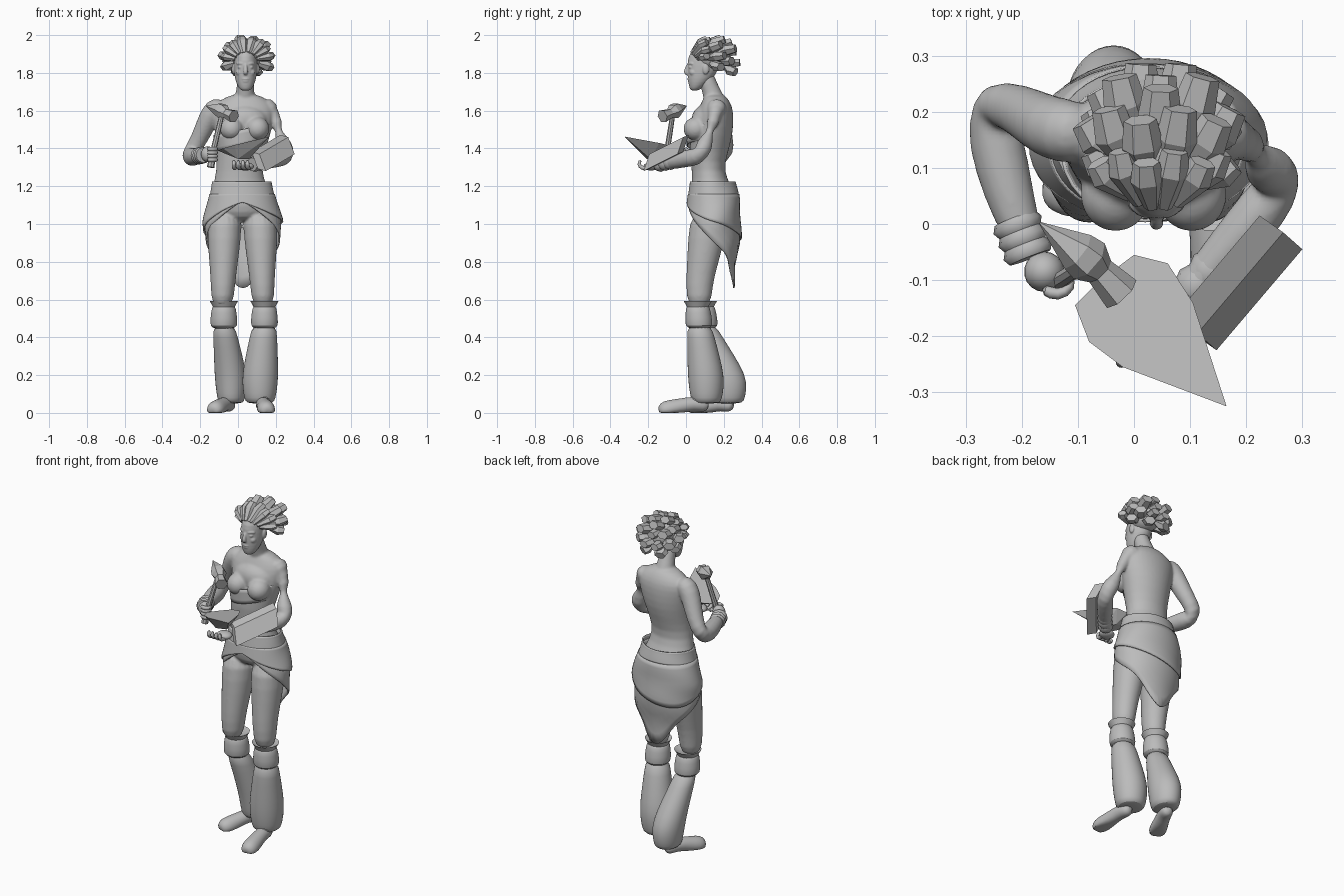
import bpy, bmesh, math
from mathutils import Vector, Matrix

if "Cube" in bpy.data.objects:
    bpy.data.objects.remove(bpy.data.objects["Cube"])

grey = bpy.data.materials.new("plain_grey")
grey.use_nodes = True
tone = (0.5, 0.5, 0.5, 1)
grey.diffuse_color = tone
grey.node_tree.nodes["Principled BSDF"].inputs["Base Color"].default_value = tone


def finish(name, bm, smooth=40, subdivide=0):
    """Turn a bmesh into a shaded object."""
    bmesh.ops.recalc_face_normals(bm, faces=bm.faces)
    mesh = bpy.data.meshes.new(name)
    bm.to_mesh(mesh)
    bm.free()
    mesh.materials.append(grey)
    part = bpy.data.objects.new(name, mesh)
    bpy.context.collection.objects.link(part)
    if subdivide:
        part.modifiers.new("soften", 'SUBSURF').levels = subdivide
    if smooth:
        bpy.ops.object.select_all(action='DESELECT')
        part.select_set(True)
        bpy.context.view_layer.objects.active = part
        bpy.ops.object.shade_smooth_by_angle(angle=math.radians(smooth))
    return part


def skin(name, rings, smooth, subdivide):
    """Bridge closed rings of points and cap both ends."""
    bm = bmesh.new()
    loops = [[bm.verts.new(p) for p in ring] for ring in rings]
    for low, high in zip(loops, loops[1:]):
        for i in range(len(low)):
            bm.faces.new((low[i - 1], low[i], high[i], high[i - 1]))
    bm.faces.new(loops[0])
    bm.faces.new(loops[-1])
    return finish(name, bm, smooth, subdivide)


def loft(name, sections, smooth=60, subdivide=1):
    """Level ellipses: x, y, z, half width, half depth."""
    turns = [math.tau * i / 18 for i in range(18)]
    return skin(name, [[(x + w * math.cos(a), y + d * math.sin(a), z) for a in turns]
                       for x, y, z, w, d in sections], smooth, subdivide)


def tube(name, path, sides=12, smooth=60, subdivide=1, flat=1, floor=False):
    """Rings square to a path of x, y, z, radius."""
    points = [Vector(p[:3]) for p in path]
    rings = []
    for k, p in enumerate(points):
        along = points[min(k + 1, len(points) - 1)] - points[max(k - 1, 0)]
        side = along.cross(Vector((0, 0, 1) if abs(along.z) < along.length * .9 else (0, 1, 0))).normalized()
        up = side.cross(along).normalized()
        turns = [math.tau * i / sides for i in range(sides)]
        ring = [p + path[k][3] * (side * math.cos(a) + up * math.sin(a) * flat) for a in turns]
        rings.append([(v.x, v.y, max(v.z, 0) if floor else v.z) for v in ring])
    return skin(name, rings, smooth, subdivide)


def ball(name, centre, size, tilt=0):
    bm = bmesh.new()
    bmesh.ops.create_uvsphere(bm, u_segments=18, v_segments=12, radius=1, matrix=Matrix.Translation(centre)
                              @ Matrix.Rotation(tilt, 4, 'X') @ Matrix.Diagonal((*size, 1)))
    return finish(name, bm, 60)


def hull(name, points):
    bm = bmesh.new()
    for p in points:
        bm.verts.new(p)
    bmesh.ops.convex_hull(bm, input=bm.verts)
    bmesh.ops.dissolve_limit(bm, angle_limit=.03, verts=bm.verts, edges=bm.edges)
    return finish(name, bm, 0)


def blend(name, parts, voxel, rounds):
    """Fuse overlapping parts into one continuous smooth surface."""
    bpy.ops.object.select_all(action='DESELECT')
    for part in parts:
        part.select_set(True)
    bpy.context.view_layer.objects.active = parts[0]
    bpy.ops.object.convert(target='MESH')
    bpy.ops.object.join()
    parts[0].name = name
    fuse = parts[0].modifiers.new("fuse", 'REMESH')
    fuse.mode, fuse.voxel_size, fuse.use_smooth_shade = 'VOXEL', voxel, True
    parts[0].modifiers.new("relax", 'SMOOTH').iterations = rounds


# Torso, bust, neck, arms and thighs fused as one body
torso = loft("torso", [(.02, .145, 1.01, .1, .08), (.02, .145, 1.06, .16, .12), (.015, .145, 1.13, .17, .125),
                       (.01, .135, 1.2, .145, .108), (.005, .115, 1.28, .12, .083), (.015, .12, 1.38, .13, .104),
                       (.025, .135, 1.47, .148, .114), (.03, .15, 1.56, .165, .104), (.03, .158, 1.62, .17, .09),
                       (.035, .158, 1.66, .125, .068), (.035, .15, 1.69, .06, .05)])
neck = tube("neck", [(.035, .16, 1.62, .07), (.037, .14, 1.69, .05), (.04, .115, 1.75, .046), (.04, .1, 1.8, .046)])
right_arm = tube("right_arm", [(-.07, .16, 1.63, .05), (-.13, .165, 1.61, .063), (-.165, .18, 1.54, .055),
                               (-.205, .205, 1.45, .048), (-.248, .217, 1.38, .05), (-.255, .187, 1.355, .052),
                               (-.235, .1, 1.355, .051), (-.213, .02, 1.36, .042), (-.185, -.05, 1.365, .032)])
left_arm = tube("left_arm", [(.12, .165, 1.63, .05), (.175, .162, 1.61, .064), (.203, .145, 1.54, .056),
                             (.225, .11, 1.45, .048), (.258, .085, 1.38, .047), (.255, .06, 1.355, .048),
                             (.2, -.01, 1.345, .048), (.13, -.09, 1.325, .04), (.07, -.16, 1.315, .03)])
body = [torso, neck, right_arm, left_arm, ball("chest", (.035, .105, 1.545), (.125, .075, .085), .3)]
body += [ball("breast", (x, .052, 1.505), (.063, .066, .062), .2) for x in (-.033, .103)]
for hip, knee in ((-.07, -.083), (.117, .133)):
    body.append(loft("thigh", [(hip + (knee - hip) * i / 4, y, z, w, w * 1.1) for i, (y, z, w) in enumerate(
        ((.13, 1.08, .097), (.108, .92, .09), (.086, .78, .075), (.07, .68, .065), (.07, .55, .058)))]))
blend("body", body, .007, 8)

# Strip of cloth hugging the front of the ribs
bodice = bmesh.new()
bmesh.ops.create_grid(bodice, x_segments=14, y_segments=4, size=1)
for v in bodice.verts:
    a, t = math.radians(-90 + 85 * v.co.x), (v.co.y + 1) / 2
    v.co = (.02 + (.133 + .018 * t) * math.cos(a), .13 + .127 * math.sin(a), 1.415 + .085 * t + .03 * math.cos(a))
finish("bodice_wrap", bodice).modifiers.new("thickness", 'SOLIDIFY').thickness = .006

# Head and face
skull = loft("skull", [(.04, y, z, w, d) for y, z, w, d in (
    (.044, 1.705, .02, .016), (.052, 1.718, .036, .034), (.068, 1.75, .052, .057), (.083, 1.79, .061, .076),
    (.093, 1.84, .064, .087), (.1, 1.89, .062, .09), (.108, 1.93, .045, .07), (.11, 1.95, .015, .02))])
face = [skull, tube("nose", [(.04, .014, 1.85, .009), (.04, .002, 1.82, .011), (.04, -.002, 1.803, .015),
                             (.04, .012, 1.792, .012)], sides=8),
        ball("upper_lip", (.04, .019, 1.768), (.022, .012, .007)),
        ball("lower_lip", (.04, .021, 1.756), (.019, .012, .008))]
for s in (-1, 1):
    face += [ball("eye", (.04 + s * .026, .024, 1.83), (.015, .01, .008)),
             ball("cheek", (.04 + s * .03, .04, 1.802), (.022, .022, .02)),
             tube("brow", [(.04 + s * .008, .014, 1.846, .008), (.04 + s * .03, .019, 1.853, .009),
                           (.04 + s * .05, .04, 1.847, .008)], sides=6),
             ball("ear", (.04 + s * .064, .105, 1.82), (.01, .018, .028))]
blend("head", face, .004, 2)

# Hair: fans of flared, flat-ended locks swept back from the hairline
ball("hair_cap", (.045, .14, 1.885), (.078, .1, .075), -.25)
for tier, count, spread, root_y, end_y, root_size, end_size, width in (
        ("fringe", 8, 82, .03, .13, .055, .118, .03), ("crown", 8, 112, .07, .205, .05, .122, .037),
        ("back", 7, 145, .12, .262, .03, .096, .039), ("nape", 3, 120, .14, .285, .01, .04, .034)):
    for i in range(count):
        a = math.radians(spread * (2 * i / (count - 1) - 1))
        s, c = math.sin(a), math.cos(a)
        root = Vector((.043 + root_size * s, root_y + .045 * (1 - c), 1.868 + .7 * root_size * c))
        reach = end_size * (.94 + .06 * (i % 2))
        end = Vector((.048 + 1.1 * reach * s, end_y - .02 * (i % 2), 1.873 + .95 * reach * c))
        bend = root.lerp(end, .6) + Vector((.012 * s, 0, .012 * c))
        tube(f"{tier}_lock_{i}", [(*root, .014), (*bend, width), (*end, width * .8)],
             sides=6, smooth=0, subdivide=0, flat=.75)

# Knee cuffs and full lower trousers that sway back from the knee
for side, x, y, hem_x, hem_y, wide, deep in (("right", -.075, .09, -.036, .222, .95, 1.22),
                                             ("left", .14, .062, .116, .108, 1.07, 1.0)):
    loft(side + "_cuff_rim", [(x, y, z, r, r) for z, r in ((.555, .055), (.57, .062), (.592, .075), (.578, .05))],
         subdivide=0)
    loft(side + "_knee_cuff", [(x, y + .06 * (.575 - z), z, r, r) for z, r in (
        (.575, .05), (.56, .065), (.5, .072), (.458, .074), (.445, .05))])
    loft(side + "_trouser", [(x + (hem_x - x) * t, y + .008 + (hem_y - y - .008) * t, z, w * wide,
                              w * wide * (1 + (deep - 1) * t)) for z, w, t in (
        (.47, .06, 0), (.4, .069, .23), (.3, .081, .6), (.2, .091, .93), (.13, .087, 1), (.075, .078, 1),
        (.053, .068, 1), (.05, .03, 1))])

# Feet
for side, heel, toe in (("right", Vector((-.035, .25, 0)), Vector((-.135, .02, 0))),
                        ("left", Vector((.125, .12, 0)), Vector((.155, -.145, 0)))):
    steps = ((0, .03, .02), (.1, .04, .038), (.3, .05, .04), (.55, .035, .043), (.8, .018, .052), (.93, .012, .044),
             (1, .008, .022))
    tube(side + "_foot", [(*(heel.lerp(toe, t) + Vector((0, 0, h))), r) for t, h, r in steps], floor=True)
    sole = heel.lerp(toe, .3)
    tube(side + "_ankle", [(sole.x, sole.y, .03, .035), (sole.x, sole.y + .03, .1, .04)])


# Hip sash: wraps round the hips, open at the front, pointed at the back
def wrap(name, grow, top, hem):
    bm = bmesh.new()
    bmesh.ops.create_grid(bm, x_segments=48, y_segments=9, size=1)
    for v in bm.verts:
        a = math.pi * (v.co.x + 1)
        z = top + (hem(a, (1 - math.cos(a)) / 2) - top) * (v.co.y + 1) / 2
        drop = max(0, 1.22 - z)
        flare = min(1, drop / .2)
        fold = .006 * math.sin(26 * (z + .12 * math.cos(a))) * (1 - math.cos(a)) / 2
        wide = .15 + .05 * flare - .12 * max(0, drop - .32) + grow + fold
        deep = .118 + .028 * flare + grow * .6 + fold
        v.co = (.02 + .006 * flare + wide * math.sin(a), .143 - .12 * max(0, drop - .25) - deep * math.cos(a), z)
    bmesh.ops.remove_doubles(bm, verts=bm.verts, dist=.0001)
    finish(name, bm, 50).modifiers.new("thickness", 'SOLIDIFY').thickness = .008


wrap("long_sash", 0, 1.2, lambda a, back: 1.12 - .31 * back ** .6 - .15 * back ** 10)
wrap("short_sash", .011, 1.16, lambda a, back: 1.115 - .19 * back ** .6 + .05 * math.sin(a) * back)
wrap("sash_belt", .007, 1.225, lambda a, back: 1.13 + .03 * back)

# Wrist wraps
for name, a, b, size in (("right", Vector((-.212, .01, 1.36)), Vector((-.185, -.06, 1.365)), .046),
                         ("left", Vector((.15, -.07, 1.33)), Vector((.075, -.15, 1.315)), .042)):
    for k in range(3):
        p, q, r = a.lerp(b, k / 3), a.lerp(b, (k + .5) / 3), a.lerp(b, (k + 1) / 3)
        tube(f"{name}_wrist_wrap_{k}", [(*p, size * .85), (*q, size), (*r, size * .85)], subdivide=0)

# Hands
ball("right_palm", (-.16, -.085, 1.37), (.036, .036, .042))
ball("left_palm", (.04, -.185, 1.305), (.045, .04, .022))
for k in range(4):
    z, x = 1.34 + .019 * k, -.022 + .024 * k
    tube(f"right_finger_{k}", [(-.165, -.115, z, .012), (-.135, -.13, z, .013), (-.11, -.112, z, .012),
                               (-.118, -.09, z, .009)], sides=8)
    tube(f"left_finger_{k}", [(x + .01, -.2, 1.295, .012), (x, -.235, 1.295, .013), (x, -.252, 1.315, .012),
                              (x, -.24, 1.34, .009)], sides=8)

# Hammer
tube("hammer_handle", [(-.145, -.11, 1.3, .02), (-.128, -.098, 1.4, .015), (-.085, -.07, 1.58, .013)],
     sides=8, subdivide=0, smooth=30)
tube("hammer_head", [(-.168, .002, 1.625, .002), (-.1, -.05, 1.605, .038), (-.08, -.066, 1.595, .042),
                     (-.06, -.085, 1.585, .027), (-.022, -.125, 1.57, .036)], sides=6, subdivide=0, smooth=0)

# Pointed stone slab and tilted block
hull("stone_slab", [(x, y, 1.391 + .198 * x - .12 * y) for x, y in
                    ((0, -.055), (.06, -.07), (.105, -.14), (.165, -.325), (-.02, -.255), (-.08, -.21),
                     (-.105, -.145), (-.06, -.1))] + [(0, -.21, 1.345), (.06, -.19, 1.345), (.02, -.13, 1.35)])
length, across, height = Vector((.153, .18, .09)), Vector((-.042, .03, .012)), Vector((-.034, .03, .09))
hull("block", [Vector((.147, -.225, 1.28)) + length * i + across * j + height * k
               for i in (0, 1) for j in (0, 1) for k in (0, 1)])
